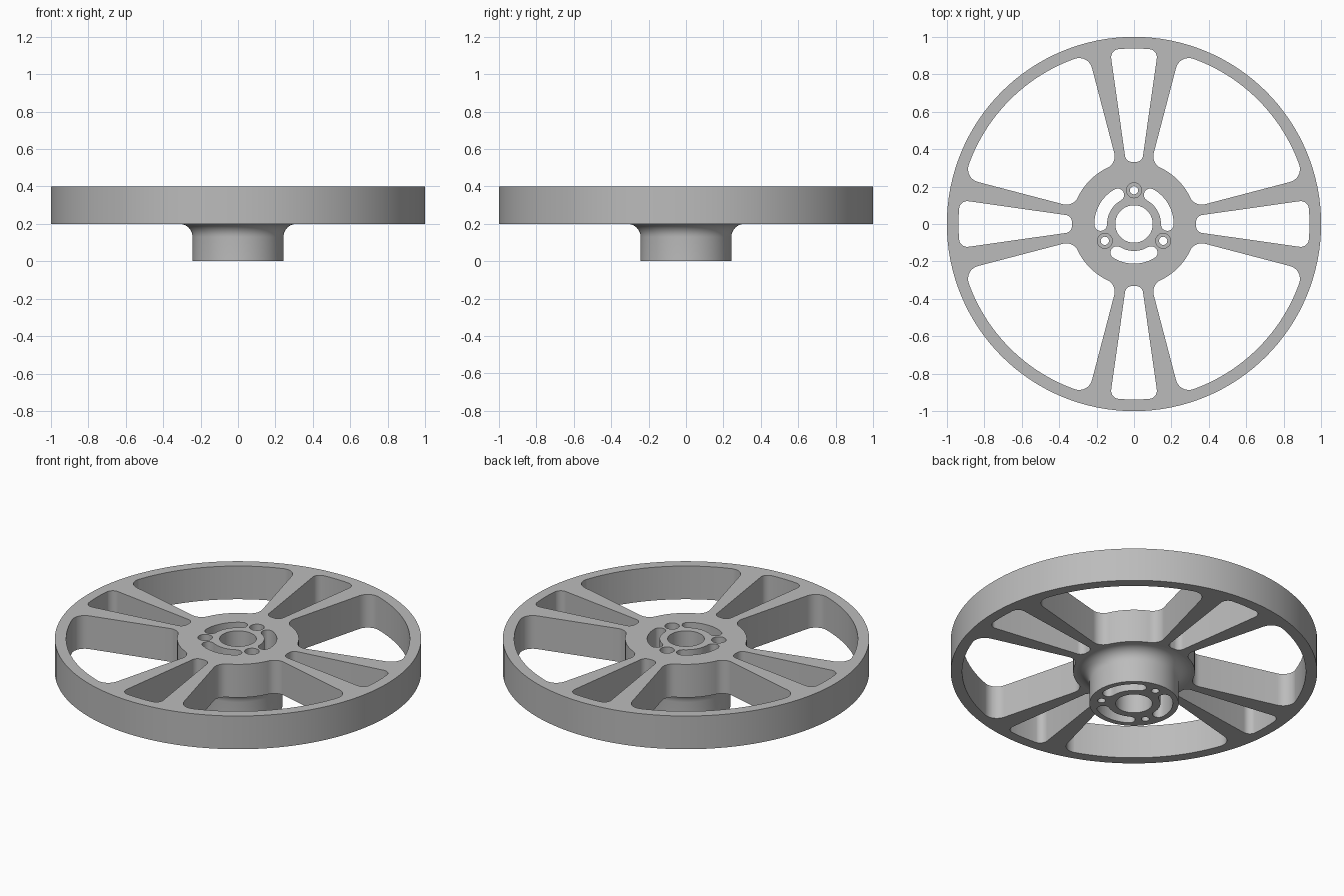
import bpy, bmesh, math
from mathutils import Vector
from math import sin, cos, pi, radians

cube = bpy.data.objects.get("Cube")
if cube:
    bpy.data.objects.remove(cube, do_unlink=True)

grey = bpy.data.materials.new("plain grey")
grey.use_nodes = True
colour = (0.5, 0.5, 0.5, 1)
grey.diffuse_color = colour
grey.node_tree.nodes["Principled BSDF"].inputs["Base Color"].default_value = colour

TOP, HUB_Z = 0.4, 0.2
RIM_IN, HUB_R = 0.938, 0.332


def polar(r, a):
    return Vector((r * cos(a), r * sin(a), 0))


def make_object(name, bm):
    bmesh.ops.recalc_face_normals(bm, faces=bm.faces)
    mesh = bpy.data.meshes.new(name)
    bm.to_mesh(mesh)
    bm.free()
    mesh.materials.append(grey)
    obj = bpy.data.objects.new(name, mesh)
    bpy.context.collection.objects.link(obj)
    return obj


def add_ring(bm, profile, segments):
    """Turn a closed (radius, z) profile around the z axis."""
    rows = []
    for i in range(segments):
        a = 2 * pi * i / segments
        rows.append([bm.verts.new((r * cos(a), r * sin(a), z)) for r, z in profile])
    n = len(profile)
    for i in range(segments):
        p, q = rows[i], rows[(i + 1) % segments]
        for j in range(n):
            k = (j + 1) % n
            bm.faces.new((p[j], q[j], q[k], p[k]))


def add_prism(bm, outline, z0, z1):
    low = [bm.verts.new((p.x, p.y, z0)) for p in outline]
    high = [bm.verts.new((p.x, p.y, z1)) for p in outline]
    bm.faces.new(low)
    bm.faces.new(high)
    for i in range(len(low)):
        j = (i + 1) % len(low)
        bm.faces.new((low[i], low[j], high[j], high[i]))


def round_corner(a, corner, b, steps=8):
    """Nearly circular curve from a to b, around the corner."""
    c1, c2 = a.lerp(corner, 0.55), b.lerp(corner, 0.55)
    pts = []
    for i in range(steps + 1):
        t = i / steps
        s = 1 - t
        pts.append(a * s**3 + c1 * 3 * s * s * t + c2 * 3 * s * t * t + b * t**3)
    return pts


def window_outline(centre, half_in, half_out, d_in, d_out, steps):
    """Opening between hub arc and rim arc with rounded corners."""
    right_in, right_out = polar(HUB_R, centre - half_in), polar(RIM_IN, centre - half_out)
    left_in, left_out = polar(HUB_R, centre + half_in), polar(RIM_IN, centre + half_out)
    ro, ri = half_out - d_out / RIM_IN, half_in - d_in / HUB_R

    def arc(r, h):
        return [polar(r, centre - h + 2 * h * i / steps) for i in range(steps + 1)]

    outer, inner = arc(RIM_IN, ro), arc(HUB_R, -ri)

    def along(p, q, d):
        return p + (q - p).normalized() * d

    pts = round_corner(along(right_out, right_in, d_out), right_out, outer[0])
    pts += outer[1:-1]
    pts += round_corner(outer[-1], left_out, along(left_out, left_in, d_out))
    pts += round_corner(along(left_in, left_out, d_in), left_in, inner[0])
    pts += inner[1:-1]
    pts += round_corner(inner[-1], right_in, along(right_in, right_out, d_in))
    return pts


def slot_outline(centre, half, r, w, steps=16):
    """Curved slot with round ends."""
    def cap(a, start):
        return [polar(r, a) + polar(w, start + pi * i / 8) for i in range(1, 8)]

    angles = [centre - half + 2 * half * i / steps for i in range(steps + 1)]
    pts = [polar(r + w, a) for a in angles]
    pts += cap(angles[-1], angles[-1])
    pts += [polar(r - w, a) for a in reversed(angles)]
    pts += cap(angles[0], angles[0] + pi)
    return pts


# Wheel body: bored hub, fillet under the disc, rim
BORE, BOSS, FILLET = 0.1, 0.243, 0.07
profile = [(BORE, 0), (BOSS, 0)]
for i in range(9):
    a = pi / 2 * i / 8
    profile.append((BOSS + FILLET * (1 - cos(a)), HUB_Z - FILLET * (1 - sin(a))))
profile += [(1, HUB_Z), (1, TOP), (BORE, TOP)]
bm = bmesh.new()
add_ring(bm, profile, 128)
wheel = make_object("wheel", bm)

# Window and slot cutters
bm = bmesh.new()
for k in range(4):
    quarter = k * pi / 2
    add_prism(bm, window_outline(quarter, 0.13, 0.137, 0.035, 0.045, 4), 0.1, 0.5)
    add_prism(bm, window_outline(quarter + pi / 4, 0.511, 0.523, 0.06, 0.075, 24), 0.1, 0.5)
for k in range(3):
    turn = k * 2 * pi / 3
    add_prism(bm, slot_outline(turn + pi / 6, radians(31), 0.178, 0.034), -0.1, 0.5)
    # Stepped screw hole: narrow shaft and wide head recess
    hole = bmesh.new()
    steps = [(0.022, -0.1), (0.022, 0.34), (0.04, 0.34), (0.04, 0.5)]
    loops = [[bm.verts.new(polar(0.18, turn + pi / 2) + polar(r, 2 * pi * i / 24)
                           + Vector((0, 0, z))) for i in range(24)] for r, z in steps]
    hole.free()
    bm.faces.new(loops[0])
    bm.faces.new(loops[-1])
    for a, b in zip(loops, loops[1:]):
        for i in range(24):
            j = (i + 1) % 24
            bm.faces.new((a[i], a[j], b[j], b[i]))
cutter = make_object("opening_cutter", bm)
cutter.hide_render = True

cut = wheel.modifiers.new("openings", 'BOOLEAN')
cut.operation = 'DIFFERENCE'
cut.solver = 'EXACT'
cut.object = cutter
bpy.context.view_layer.update()
graph = bpy.context.evaluated_depsgraph_get()
result = bpy.data.meshes.new_from_object(wheel.evaluated_get(graph))
wheel.modifiers.clear()
wheel.data = result
bpy.data.objects.remove(cutter, do_unlink=True)

# Smooth curved walls, flat horizontal faces
bpy.ops.object.select_all(action='DESELECT')
wheel.select_set(True)
bpy.context.view_layer.objects.active = wheel
bpy.ops.object.shade_smooth_by_angle(angle=radians(30))
for face in wheel.data.polygons:
    if abs(face.normal.z) > 0.999:
        face.use_smooth = False
